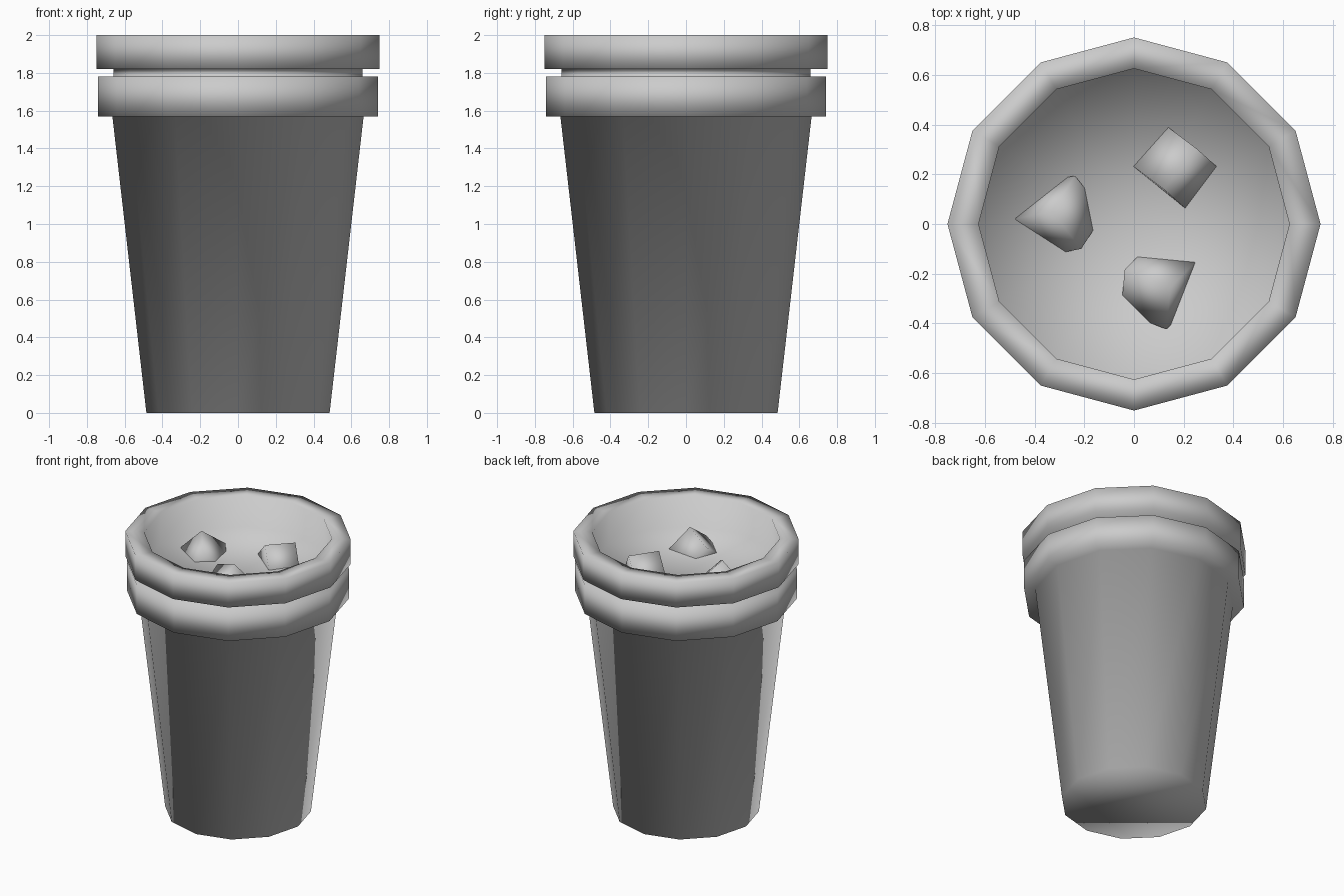
import bpy, bmesh, math
from mathutils import Vector

cube = bpy.data.objects.get("Cube")
if cube:
    bpy.data.objects.remove(cube, do_unlink=True)

SIDES = 12

grey = bpy.data.materials.new("light_grey")
grey.use_nodes = True
colour = (0.6, 0.6, 0.6, 1)
grey.diffuse_color = colour
grey.node_tree.nodes["Principled BSDF"].inputs["Base Color"].default_value = colour


def finish(name, bm):
    """Turn a bmesh into a smooth shaded object."""
    bmesh.ops.recalc_face_normals(bm, faces=bm.faces)
    for f in bm.faces:
        f.smooth = True
    mesh = bpy.data.meshes.new(name)
    bm.to_mesh(mesh)
    bm.free()
    mesh.materials.append(grey)
    obj = bpy.data.objects.new(name, mesh)
    bpy.context.collection.objects.link(obj)
    return obj


def ring(bm, radius, z):
    angles = [2 * math.pi * i / SIDES for i in range(SIDES)]
    return [bm.verts.new((radius * math.cos(a), radius * math.sin(a), z)) for a in angles]


# Cup: tapered body, lower band, narrow groove, upper rim, recessed top
profile = [(0.485, 0), (0.665, 1.57), (0.74, 1.57), (0.74, 1.78), (0.66, 1.78),
           (0.66, 1.82), (0.75, 1.82), (0.75, 2), (0.625, 2), (0.625, 1.775)]
bm = bmesh.new()
rings = [ring(bm, r, z) for r, z in profile]
for low, high in zip(rings, rings[1:]):
    for i in range(SIDES):
        j = (i + 1) % SIDES
        bm.faces.new((low[i], low[j], high[j], high[i]))
bm.faces.new(rings[0][::-1])
surface = bm.faces.new(rings[-1])
bmesh.ops.poke(bm, faces=[surface])
finish("cup", bm)


# Ice cubes: each hangs from its highest corner along three square edges
def ice_cube(name, corner, along, across, size=0.21):
    a = Vector(along).normalized()
    b = Vector(across)
    b = (b - a * b.dot(a)).normalized()
    c = a.cross(b)
    if c.z > 0:
        c = -c
    bm = bmesh.new()
    bmesh.ops.create_cube(bm, size=1)
    for v in bm.verts:
        p = (v.co + Vector((0.5, 0.5, 0.5))) * size
        v.co = Vector(corner) + a * p.x + b * p.y + c * p.z
    finish(name, bm)


ice_cube("ice_cube_back", (0.12, 0.14, 1.907), (-0.12, 0.09, -0.13), (0.09, -0.08, -0.13))
ice_cube("ice_cube_front", (0.146, -0.254, 1.925), (0.1, 0.1, -0.15), (0, -0.156, -0.15))
ice_cube("ice_cube_side", (-0.33, 0.05, 1.925), (-0.15, -0.03, -0.15), (0.09, 0.14, -0.118))
